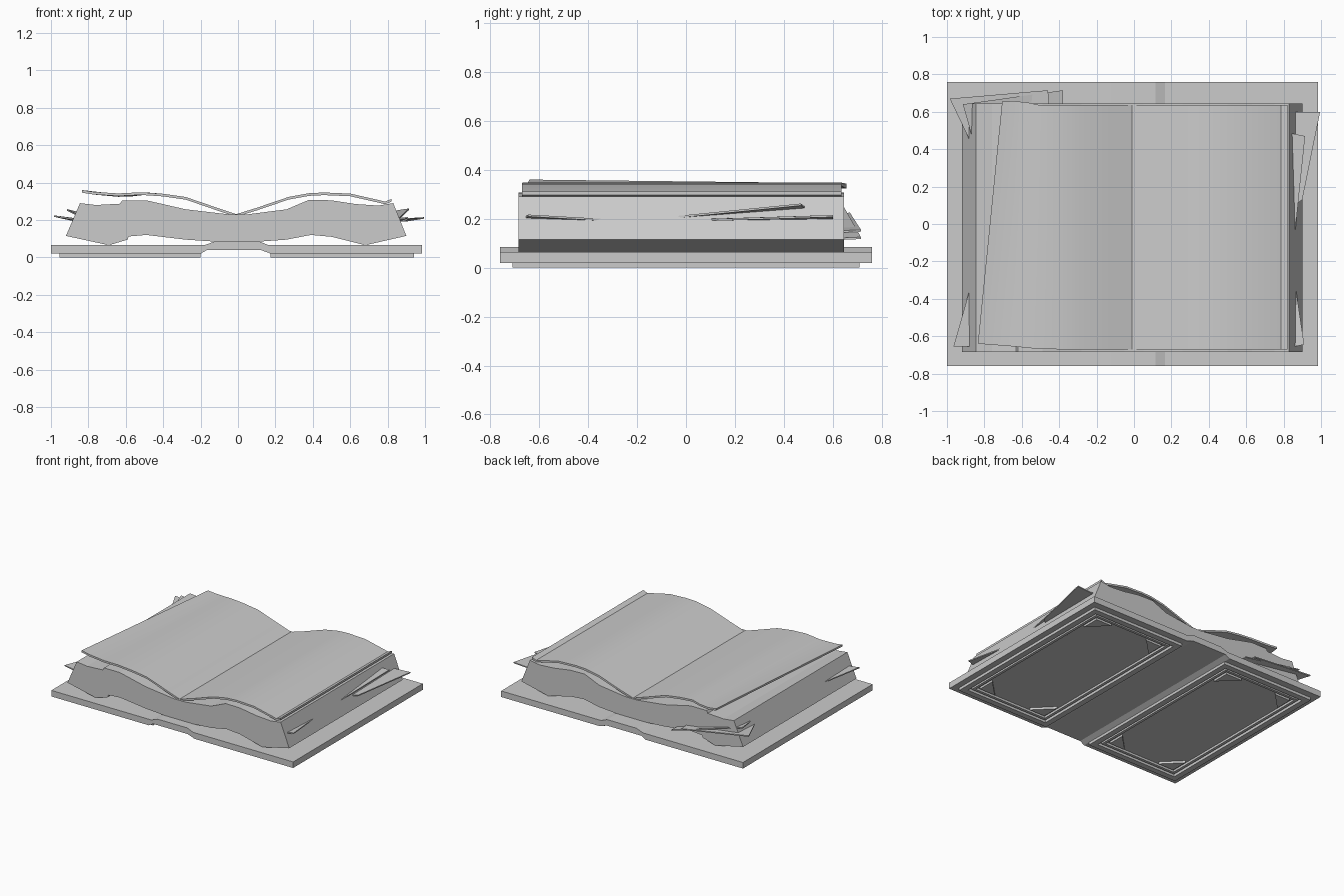
import bpy, bmesh
from mathutils import Vector

if "Cube" in bpy.data.objects:
    bpy.data.objects.remove(bpy.data.objects["Cube"])


def finish(name, bm):
    bmesh.ops.recalc_face_normals(bm, faces=bm.faces)
    me = bpy.data.meshes.new(name)
    bm.to_mesh(me)
    bm.free()
    ob = bpy.data.objects.new(name, me)
    bpy.context.collection.objects.link(ob)
    return ob


def prism(name, pts, offset):
    """Extrude a closed polygon of 3D points along an offset."""
    bm = bmesh.new()
    face = bm.faces.new([bm.verts.new(p) for p in pts])
    r = bmesh.ops.extrude_face_region(bm, geom=[face], use_keep_orig=True)
    vs = [g for g in r["geom"] if isinstance(g, bmesh.types.BMVert)]
    bmesh.ops.translate(bm, verts=vs, vec=offset)
    return finish(name, bm)


def profile(name, xz, y0, y1):
    return prism(name, [(x, y0, z) for x, z in xz], Vector((0, y1 - y0, 0)))


def sheet(name, front, back, t):
    """Thick curved page lofted between its front and back edges."""
    bm = bmesh.new()
    grid = [[[bm.verts.new((x, y, z + dz)) for x, y, z in edge]
             for edge in (front, back)] for dz in (0, -t)]
    n = len(front)
    for f, b in grid:
        for i in range(n - 1):
            bm.faces.new((f[i], f[i + 1], b[i + 1], b[i]))
    (tf, tb), (lf, lb) = grid
    for u, l in ((tf, lf), (tb, lb)):
        for i in range(n - 1):
            bm.faces.new((u[i], u[i + 1], l[i + 1], l[i]))
    for i in (0, n - 1):
        bm.faces.new((tf[i], tb[i], lb[i], lf[i]))
    ob = finish(name, bm)
    bpy.context.view_layer.objects.active = ob
    ob.select_set(True)
    bpy.ops.object.shade_smooth_by_angle()
    ob.select_set(False)


def frame(name, x0, x1, y0, y1, w, z0, z1):
    """Rectangular raised border."""
    bm = bmesh.new()
    rings = []
    for d in (0, w):
        for z in (z0, z1):
            rings.append([bm.verts.new((x, y, z)) for x, y in
                          ((x0 + d, y0 + d), (x1 - d, y0 + d), (x1 - d, y1 - d), (x0 + d, y1 - d))])
    for a, b in ((0, 1), (1, 3), (3, 2), (2, 0)):
        for i in range(4):
            j = (i + 1) % 4
            bm.faces.new((rings[a][i], rings[a][j], rings[b][j], rings[b][i]))
    finish(name, bm)


# Cover boards with the raised spine
profile("cover", [(-1, .02), (-1, .065), (-.18, .065), (-.125, .085), (.115, .085), (.165, .065),
                  (.985, .065), (.985, .02), (.175, .02), (.12, .04), (-.165, .04), (-.2, .02)],
        -.76, .76)

# Borders and corner pieces on the outside of each board
for side, x0, x1 in (("left", -.955, -.2), ("right", .175, .94)):
    frame(side + "_outer_border", x0, x1, -.71, .71, .042, 0, .022)
    d = .06
    frame(side + "_inner_border", x0 + d, x1 - d, -.71 + d, .71 - d, .02, .004, .022)
    for cx, sx in ((x0 + .1, 1), (x1 - .1, -1)):
        for sy in (-1, 1):
            cy = sy * .61
            prism(side + "_corner_piece", [(cx, cy, .004), (cx + sx * .13, cy, .004),
                                           (cx, cy - sy * .13, .004)], Vector((0, 0, .018)))

# Page block
top = [(-.92, .115), (-.845, .29), (-.76, .28), (-.63, .287), (-.62, .305), (-.49, .305),
       (-.28, .257), (-.05, .23), (.05, .23), (.26, .257), (.38, .308), (.5, .305),
       (.63, .285), (.75, .277), (.83, .29), (.9, .115)]
bottom = [(.68, .065), (.5, .11), (.39, .12), (.26, .095), (.12, .085), (-.13, .085),
          (-.28, .095), (-.49, .12), (-.585, .112), (-.59, .095), (-.69, .065)]
profile("page_block", top + bottom, -.685, .645)

# Open top pages
right = [(-.01, .231), (.1, .265), (.27, .323), (.38, .343), (.46, .347), (.6, .341),
         (.75, .307), (.785, .298), (.82, .312)]
sheet("right_page", [(x, -.67, z) for x, z in right], [(x, .635, z) for x, z in right], .014)
sheet("left_page",
      [(-.01, -.67, .231), (-.12, -.67, .268), (-.28, -.67, .323), (-.4, -.67, .34),
       (-.52, -.667, .348), (-.64, -.655, .342), (-.77, -.645, .35), (-.835, -.64, .36)],
      [(-.01, .635, .231), (-.12, .635, .268), (-.28, .635, .323), (-.4, .635, .34),
       (-.5, .635, .348), (-.57, .65, .34), (-.64, .657, .338), (-.705, .655, .345)], .014)

# Loose sheets poking out of the block
loose = {
    "loose_sheet_right_back": [(.995, .6, .215), (.86, .6, .207), (.86, .1, .2), (.9, .13, .2)],
    "loose_sheet_right_middle": [(.915, .47, .262), (.84, .485, .25), (.85, -.03, .21), (.863, -.03, .212)],
    "loose_sheet_right_front": [(.91, -.645, .217), (.86, -.655, .21), (.86, -.31, .198)],
    "loose_sheet_left_front": [(-.965, -.655, .222), (-.87, -.655, .207), (-.87, -.32, .2)],
    "loose_sheet_left_back": [(-.985, .67, .225), (-.87, .43, .2), (-.45, .6, .15), (-.46, .715, .155)],
    "loose_sheet_corner": [(-.915, .64, .258), (-.87, .48, .235), (-.38, .6, .12), (-.38, .715, .125)],
}
for name, pts in loose.items():
    prism(name, pts, Vector((0, 0, -.008)))
